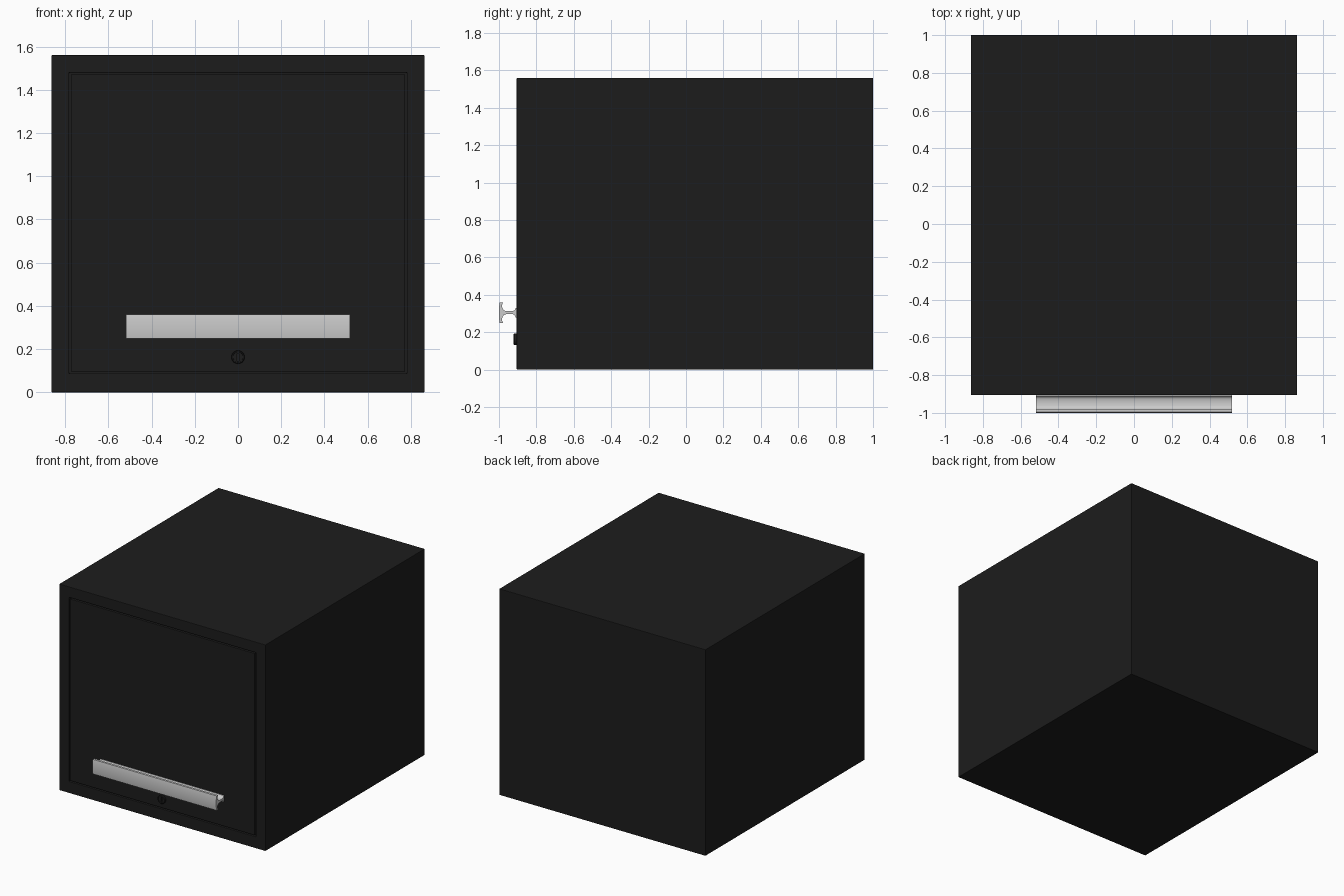
import bpy, bmesh, math
from mathutils import Vector, Matrix

if "Cube" in bpy.data.objects:
    bpy.data.objects.remove(bpy.data.objects["Cube"])

black = bpy.data.materials.new("black_paint")
black.diffuse_color = (0.012, 0.012, 0.012, 1)
black.use_nodes = True
black.node_tree.nodes["Principled BSDF"].inputs["Base Color"].default_value = black.diffuse_color
FRONT, BACK = -0.905, 1.0


def finish(name, bm, mat=None, bevel=0.0, smooth=False):
    bmesh.ops.recalc_face_normals(bm, faces=bm.faces)
    me = bpy.data.meshes.new(name)
    bm.to_mesh(me)
    bm.free()
    ob = bpy.data.objects.new(name, me)
    bpy.context.collection.objects.link(ob)
    if mat:
        me.materials.append(mat)
    if bevel:
        m = ob.modifiers.new("edge", 'BEVEL')
        m.width, m.segments = bevel, 2
    if smooth:
        bpy.context.view_layer.objects.active = ob
        ob.select_set(True)
        bpy.ops.object.shade_smooth_by_angle(angle=math.radians(35))
        ob.select_set(False)
    return ob


def box(lo, hi):
    bm = bmesh.new()
    lo, hi = Vector(lo), Vector(hi)
    bmesh.ops.create_cube(bm, size=1, matrix=Matrix.Translation((lo + hi) / 2)
                          @ Matrix.Diagonal((*(hi - lo), 1)))
    return bm


# cabinet: box with a shallow recess in the front for the door
bm = box((-0.863, FRONT, 0), (0.863, BACK, 1.56))
face = min(bm.faces, key=lambda f: f.calc_center_median().y)
bmesh.ops.inset_region(bm, faces=[face], thickness=0.08)
for v in face.verts:
    v.co.x = math.copysign(0.782, v.co.x)
    v.co.z = 1.48 if v.co.z > 0.8 else 0.087
inner = bmesh.ops.extrude_discrete_faces(bm, faces=[face])["faces"][0]
bmesh.ops.translate(bm, verts=inner.verts, vec=(0, 0.04, 0))
finish("cabinet_body", bm, black, 0.003)

# door panel, leaving a thin gap all round
finish("door", box((-0.773, FRONT, 0.096), (0.773, FRONT + 0.041, 1.471)), black, 0.002)

# handle: extruded T profile, given as (y, height above centre) and mirrored
half = [(-1.0, 0.0), (-1.0, 0.030), (-0.996, 0.055), (-0.979, 0.055), (-0.984, 0.040),
        (-0.982, 0.024), (-0.974, 0.013), (-0.962, 0.008), (-0.926, 0.008),
        (-0.917, 0.013), (-0.910, 0.025), (FRONT + 0.001, 0.025)]
profile = half + [(y, -h) for y, h in reversed(half) if h > 0]
bm = bmesh.new()
f = bm.faces.new([bm.verts.new((-0.518, y, 0.305 + h)) for y, h in profile])
ext = bmesh.ops.extrude_face_region(bm, geom=[f])["geom"]
bmesh.ops.translate(bm, vec=(1.036, 0, 0),
                    verts=[v for v in ext if isinstance(v, bmesh.types.BMVert)])
finish("handle", bm, smooth=True)

# lock: round barrel with a rim, a sunken plug and a key slot
bm = bmesh.new()
rings = [(0.031, FRONT + 0.005), (0.031, -0.918), (0.028, -0.921), (0.024, -0.921), (0.023, -0.917)]
N = 32
loops = [[bm.verts.new((r * math.cos(2 * math.pi * i / N), y,
                        0.163 + r * math.sin(2 * math.pi * i / N))) for i in range(N)]
         for r, y in rings]
for a, b in zip(loops, loops[1:]):
    for i in range(N):
        bm.faces.new((a[i], a[(i + 1) % N], b[(i + 1) % N], b[i]))
bm.faces.new(loops[0])
bm.faces.new(loops[-1])
lock = finish("lock", bm, black, smooth=True)

slot = finish("key_slot_cutter", box((-0.004, -0.94, 0.146), (0.004, -0.909, 0.180)))
slot.hide_render = True
slot.hide_viewport = True
cut = lock.modifiers.new("key_slot", 'BOOLEAN')
cut.object = slot
cut.operation = 'DIFFERENCE'
